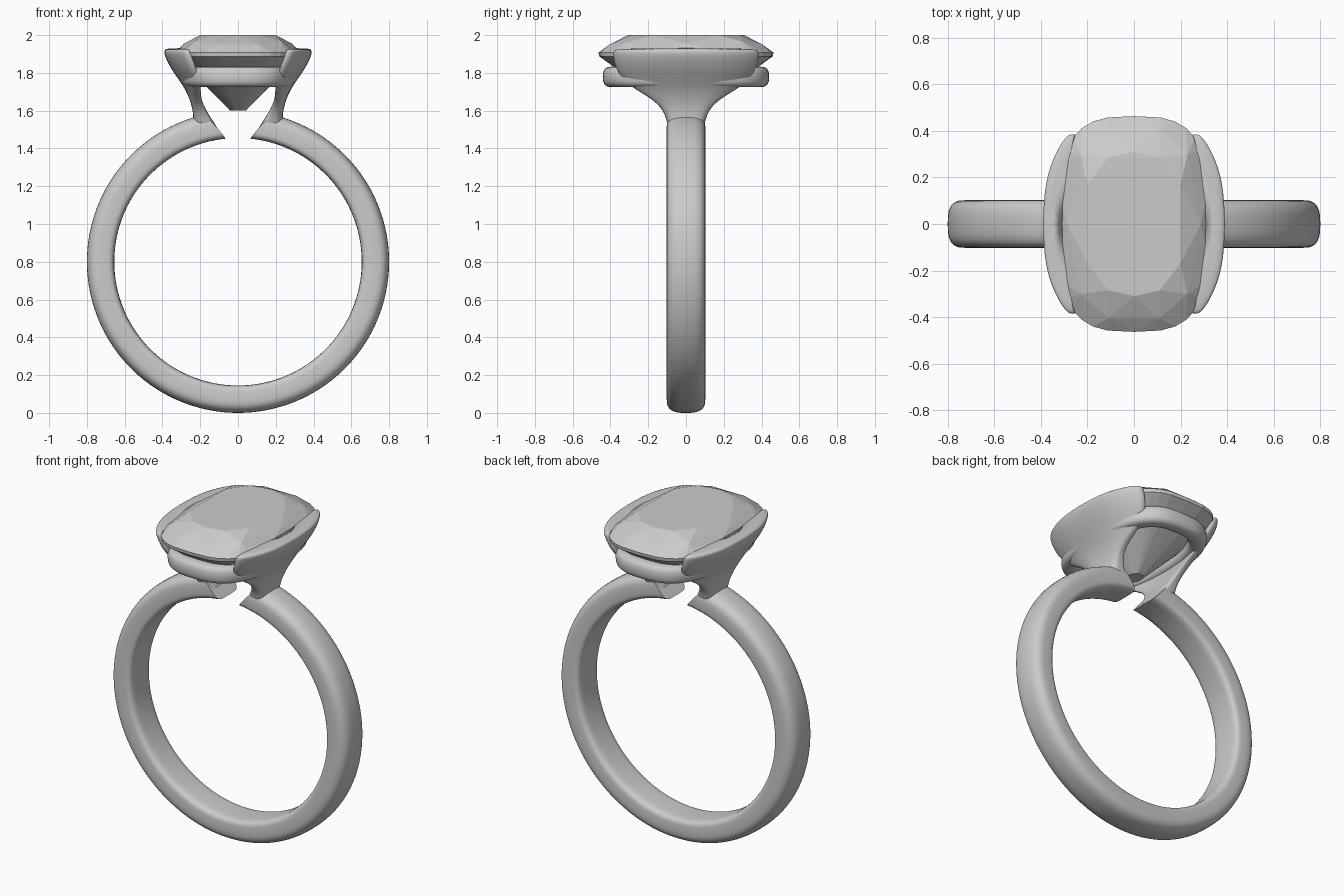
import bpy, bmesh
from math import sin, cos, pi, asin

cube = bpy.data.objects.get("Cube")
if cube:
    bpy.data.objects.remove(cube)

metal = bpy.data.materials.new("Soft grey")
metal.use_nodes = True
GREY = (0.6, 0.6, 0.6, 1)
metal.diffuse_color = GREY
metal.node_tree.nodes["Principled BSDF"].inputs["Base Color"].default_value = GREY


def spow(v, e):
    return abs(v) ** e * (1 if v >= 0 else -1)


def oval(a, b, n, count, start=0.0):
    """Points of a superellipse with half sizes a, b and exponent n."""
    ts = [start + 2 * pi * i / count for i in range(count)]
    return [(a * spow(cos(t), 2 / n), b * spow(sin(t), 2 / n)) for t in ts]


def finish(bm, name, smooth=True):
    bmesh.ops.recalc_face_normals(bm, faces=bm.faces)
    me = bpy.data.meshes.new(name)
    bm.to_mesh(me)
    bm.free()
    me.materials.append(metal)
    ob = bpy.data.objects.new(name, me)
    bpy.context.collection.objects.link(ob)
    bpy.ops.object.select_all(action='DESELECT')
    bpy.context.view_layer.objects.active = ob
    ob.select_set(True)
    if smooth:
        bpy.ops.object.shade_smooth_by_angle(angle=0.8)
    return ob


def loft(name, loops, closed=False):
    """Skin a list of equal-length loops; cap the ends unless closed."""
    bm = bmesh.new()
    rows = [[bm.verts.new(p) for p in loop] for loop in loops]
    n = len(rows[0])
    pairs = list(zip(rows, rows[1:]))
    if closed:
        pairs.append((rows[-1], rows[0]))
    for a, b in pairs:
        for i in range(n):
            j = (i + 1) % n
            bm.faces.new((a[i], a[j], b[j], b[i]))
    if not closed:
        bm.faces.new(rows[0])
        bm.faces.new(rows[-1])
    return finish(bm, name)


# Open band: rounded outside, flatter inside, ends cut on a slant
R_IN, R_OUT = 0.655, 0.8
mid, half = (R_IN + R_OUT) / 2, (R_OUT - R_IN) / 2
section = []
for i in range(40):
    t = 2 * pi * i / 40
    n = 2.8 if cos(t) > 0 else 5
    section.append((mid + half * spow(cos(t), 2 / n), 0.102 * spow(sin(t), 2 / n)))
loops = []
SEG = 120
for k in range(SEG + 1):
    loop = []
    for r, y in section:
        f = (r - R_IN) / (R_OUT - R_IN)
        gap = asin(0.065 / R_IN) * (1 - f) + asin(0.18 / R_OUT) * f
        a = gap + (2 * pi - 2 * gap) * k / SEG
        loop.append((r * sin(a), y, 0.8 + r * cos(a)))
    loops.append(loop)
loft("band", loops)

# Curved claws: outer x, outer z, inner x, inner z, half width
ROWS = [
    (0.24, 1.49, 0.085, 1.475, 0.09),
    (0.235, 1.56, 0.13, 1.54, 0.10),
    (0.243, 1.62, 0.18, 1.62, 0.13),
    (0.262, 1.675, 0.203, 1.675, 0.20),
    (0.29, 1.73, 0.23, 1.73, 0.30),
    (0.35, 1.81, 0.275, 1.81, 0.37),
    (0.388, 1.88, 0.31, 1.88, 0.385),
    (0.396, 1.915, 0.325, 1.915, 0.387),
    (0.385, 1.932, 0.335, 1.93, 0.375),
]
for side, label in ((1, "left"), (-1, "right")):
    loops = []
    for xo, zo, xi, zi, h in ROWS:
        loop = []
        for s, y in oval(1, h, 3.6, 36):
            f = (s + 1) / 2
            bend = 0.09 * (abs(y) / 0.38) ** 2.4
            loop.append((side * (xi + (xo - xi) * f - bend), y, zi + (zo - zi) * f))
        loops.append(loop)
    claw = loft(label + "_claw", loops)
    sub = claw.modifiers.new("Smooth", 'SUBSURF')
    sub.levels = sub.render_levels = 2

# Cushion-shaped rail under the stone
loops = []
for t in [2 * pi * i / 80 for i in range(80)]:
    loop = []
    for w, z in oval(0.048, 0.054, 2.8, 20):
        a, b = 0.255 + w, 0.392 + w
        loop.append((a * spow(cos(t), 0.72), b * spow(sin(t), 0.72), 1.779 + z))
    loops.append(loop)
loft("basket_rail", loops, closed=True)

# Faceted cushion-cut stone as the hull of its facet corners
bm = bmesh.new()
rings = [
    (oval(0.045, 0.06, 2, 8, pi / 8), 1.60),
    (oval(0.325, 0.46, 3.1, 32), 1.888),
    (oval(0.328, 0.463, 3.1, 32), 1.908),
]
for points, z in rings:
    for x, y in points:
        bm.verts.new((x, y, z))
CROWN = [(0.20, 0.17, 2.0), (0.11, 0.285, 2.0), (0, 0.31, 1.999),
         (0.23, 0.30, 1.966), (0.287, 0, 1.955), (0.11, 0.405, 1.95)]
for x, y, z in CROWN:
    for sx in ((1, -1) if x else (1,)):
        for sy in ((1, -1) if y else (1,)):
            bm.verts.new((sx * x, sy * y, z))
bmesh.ops.convex_hull(bm, input=bm.verts[:])
bmesh.ops.dissolve_limit(bm, angle_limit=0.02, verts=bm.verts[:], edges=bm.edges[:])
finish(bm, "stone", smooth=False)
